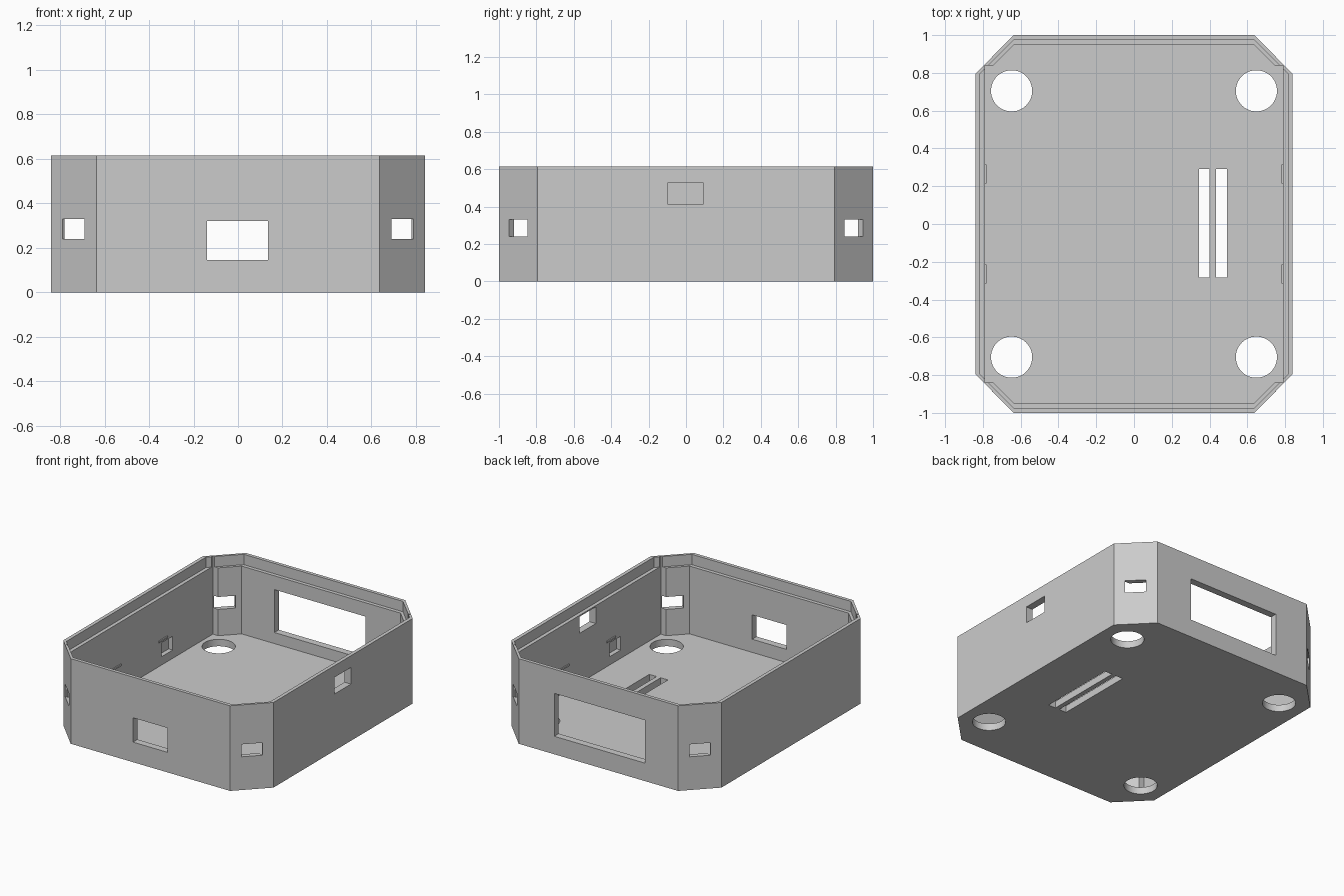
import bpy
import bmesh
from math import pi, cos, sin
from mathutils import Matrix, Vector

cube = bpy.data.objects.get("Cube")
if cube:
    bpy.data.objects.remove(cube, do_unlink=True)

grey = bpy.data.materials.new("plain grey")
grey.use_nodes = True
grey.diffuse_color = (0.6, 0.6, 0.6, 1)
grey.node_tree.nodes["Principled BSDF"].inputs["Base Color"].default_value = (0.6, 0.6, 0.6, 1)

HX, HY, HEIGHT = 0.84, 1.0, 0.615
FLOOR, LEDGE, ABOVE = 0.05, 0.54, 0.75


def make(name, bm):
    bmesh.ops.recalc_face_normals(bm, faces=bm.faces)
    mesh = bpy.data.meshes.new(name)
    bm.to_mesh(mesh)
    bm.free()
    obj = bpy.data.objects.new(name, mesh)
    obj.data.materials.append(grey)
    bpy.context.collection.objects.link(obj)
    return obj


def prism(name, outline, z0, z1):
    """Extrude a plan outline from z0 to z1."""
    bm = bmesh.new()
    face = bm.faces.new([bm.verts.new((x, y, z0)) for x, y in outline])
    up = bmesh.ops.extrude_face_region(bm, geom=[face])
    verts = [v for v in up["geom"] if isinstance(v, bmesh.types.BMVert)]
    bmesh.ops.translate(bm, verts=verts, vec=(0, 0, z1 - z0))
    return make(name, bm)


def block(name, centre, size, turn=0.0):
    bm = bmesh.new()
    bmesh.ops.create_cube(bm, size=1)
    place = Matrix.Translation(Vector(centre)) @ Matrix.Rotation(turn, 4, "Z") @ Matrix.Diagonal((*size, 1))
    bm.transform(place)
    return make(name, bm)


def four_corners(quarter):
    """Mirror the points of one corner into a full outline."""
    flip = quarter[::-1]
    return (quarter + [(-x, y) for x, y in flip]
            + [(-x, -y) for x, y in quarter] + [(x, -y) for x, y in flip])


def combine(target, tool, operation="DIFFERENCE"):
    tool.hide_render = True
    mod = target.modifiers.new("cut", "BOOLEAN")
    mod.operation, mod.solver, mod.object = operation, "EXACT", tool
    bpy.ops.object.select_all(action="DESELECT")
    bpy.context.view_layer.objects.active = target
    target.select_set(True)
    bpy.ops.object.modifier_apply(modifier=mod.name)
    bpy.data.objects.remove(tool, do_unlink=True)


# Chamfered tray body
case = prism("open_case", four_corners([(HX, 0.795), (0.637, HY)]), 0, HEIGHT)

# Main cavity with stepped corners, then the wider lid recess
combine(case, prism("cavity", four_corners([(0.788, 0.838), (0.745, 0.838), (0.635, 0.949)]), FLOOR, ABOVE))
combine(case, prism("lid_recess", four_corners([(0.814, 0.797), (0.636, 0.975)]), LEDGE, ABOVE))

# Round floor holes and diagonal corner slots
for sx in (-1, 1):
    for sy in (-1, 1):
        ring = [(sx * 0.648 + 0.109 * cos(i * pi / 24), sy * 0.705 + 0.109 * sin(i * pi / 24))
                for i in range(48)]
        combine(case, prism("floor_hole", ring, -0.1, 0.1))
        combine(case, block("corner_slot", (sx * 0.737, sy * 0.894, 0.285),
                            (0.2, 0.14, 0.09), sx * sy * pi / 4))

# Pair of strap slots in the floor
for x in (0.372, 0.463):
    combine(case, block("strap_slot", (x, 0.004, 0), (0.058, 0.576, 0.3)))

# Wall openings: front port, back window, side port
combine(case, block("front_port", (-0.002, -HY, 0.233), (0.274, 0.3, 0.176)))
combine(case, block("back_window", (-0.01, HY, 0.285), (0.726, 0.3, 0.31)))
combine(case, block("side_port", (HX, -0.003, 0.47), (0.186, 0.3, 0.12), pi / 2))

# Shallow pockets and small clip ridges inside the long walls
for s in (-1, 1):
    combine(case, block("clip_pocket", (s * 0.785, -s * 0.315, 0.16), (0.07, 0.13, 0.1)))
    for y in (-0.265, 0.265):
        combine(case, block("clip_ridge", (s * 0.788, y, 0.231), (0.016, 0.1, 0.012)), "UNION")

bpy.ops.object.shade_smooth_by_angle(angle=pi / 6)
